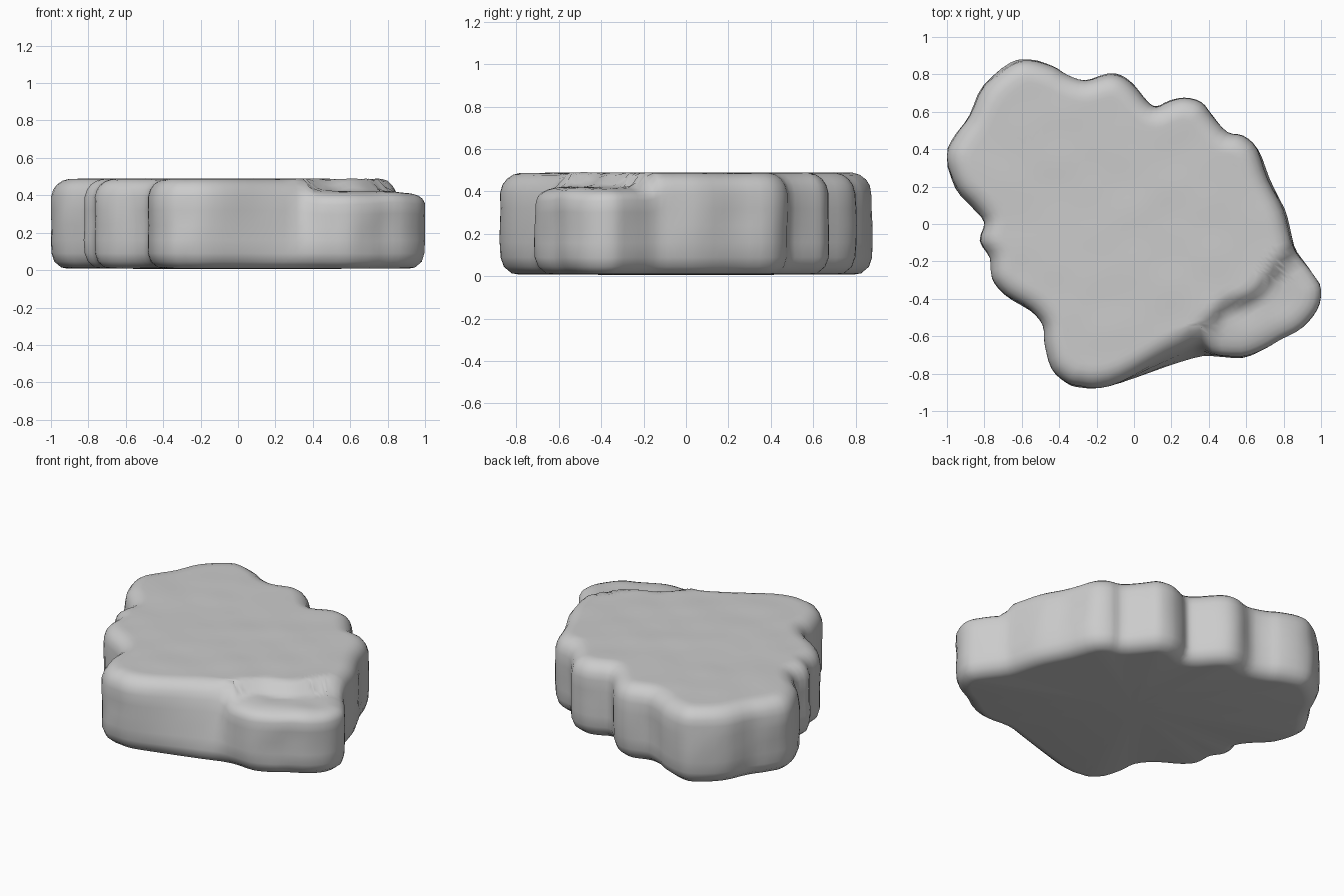
import bpy, bmesh, math
from mathutils import Vector, noise

if "Cube" in bpy.data.objects:
    bpy.data.objects.remove(bpy.data.objects["Cube"])

# Plan outline of the slab, counter-clockwise from the back-left tip
OUTLINE = [
    (-.56, .88), (-.66, .86), (-.80, .74), (-.88, .58), (-.95, .48), (-1.0, .36),
    (-.95, .19), (-.86, .09), (-.80, .01), (-.82, -.09), (-.77, -.18), (-.76, -.29),
    (-.69, -.38), (-.56, -.46), (-.49, -.54), (-.48, -.64), (-.44, -.77), (-.36, -.85),
    (-.28, -.87), (-.18, -.875), (0, -.83), (.25, -.76), (.42, -.71), (.58, -.715),
    (.70, -.67), (.79, -.61), (.90, -.55), (.98, -.46), (1.0, -.35), (.95, -.26),
    (.87, -.15), (.84, -.05), (.80, .08), (.72, .24), (.66, .40), (.58, .47),
    (.50, .49), (.42, .58), (.36, .65), (.27, .675), (.19, .66), (.12, .63),
    (.07, .66), (0, .74), (-.07, .79), (-.15, .80), (-.26, .77), (-.36, .80), (-.43, .84)]

# Edge cross-section: (inset, height)
PROFILE = [(.09, .008), (.055, .014), (.018, .045), (.002, .09), (0, .16), (0, .24),
           (0, .32), (.002, .39), (.013, .43), (.033, .458), (.062, .478), (.095, .487)]


def step(a, b, v):
    t = max(0, min(1, (v - a) / (b - a)))
    return t * t * (3 - 2 * t)


def resample(pts, n):
    """Closed Catmull-Rom curve through the points."""
    p = [Vector(q) for q in pts]
    out = []
    for i in range(len(p)):
        a, b, c, d = p[i - 1], p[i], p[(i + 1) % len(p)], p[(i + 2) % len(p)]
        for k in range(n):
            t = k / n
            out.append(.5 * (2 * b + (c - a) * t + (2 * a - 5 * b + 4 * c - d) * t * t
                             + (3 * b - a - 3 * c + d) * t ** 3))
    return out


def place(x, y, z):
    """Lower the front-right ledge, lean the front face back, roughen."""
    f = z / .487
    lean = step(-.15, .33, x) * (1 - step(.33, .45, x)) * step(-.5, -.68, y)
    y += .11 * lean * f
    wave = .025 * math.sin(x * 17)
    d = ((x - .36) * .40 - (y + .56) * .49) / .632 + wave
    ledge = step(-.03, .06, d) * step(.29, .40, x)
    z *= 1 - .14 * ledge * f * f
    n = noise.noise(Vector((x * 5, y * 5, z * 7)))
    side = step(.03, .15, z) * (1 - step(.36, .46, z))
    z += .004 * n * f + .012 * n * ledge * f
    s = 1 + .014 * n * side * step(.3, .6, math.hypot(x, y))
    return (max(-1, min(1, x * s)), max(-.88, min(.88, y * s)), z)


curve = resample(OUTLINE, 3)
N = len(curve)
normals = []
for i in range(N):
    t = curve[(i + 3) % N] - curve[i - 3]
    normals.append(Vector((-t.y, t.x)).normalized())


def inset(d):
    return [p + n * d for p, n in zip(curve, normals)]


bm = bmesh.new()
rings = [[bm.verts.new(place(p.x, p.y, z)) for p in inset(d)] for d, z in PROFILE]

# Top surface: rings shrinking to the middle
rim = inset(PROFILE[-1][0])
for k in range(1, 25):
    s = 1 - k / 25
    rings.append([bm.verts.new(place(p.x * s, p.y * s, .488)) for p in rim])

for a, b in zip(rings, rings[1:]):
    for i in range(N):
        j = (i + 1) % N
        bm.faces.new((a[i], a[j], b[j], b[i]))

# Close underside and top centre
for ring, z in ((rings[0], .006), (rings[-1], .488)):
    mid = bm.verts.new((0, 0, z))
    for i in range(N):
        bm.faces.new((ring[i], ring[(i + 1) % N], mid))
bmesh.ops.recalc_face_normals(bm, faces=bm.faces)

mesh = bpy.data.meshes.new("rock_slab")
bm.to_mesh(mesh)
bm.free()
mesh.shade_smooth()
slab = bpy.data.objects.new("rock_slab", mesh)
bpy.context.collection.objects.link(slab)
